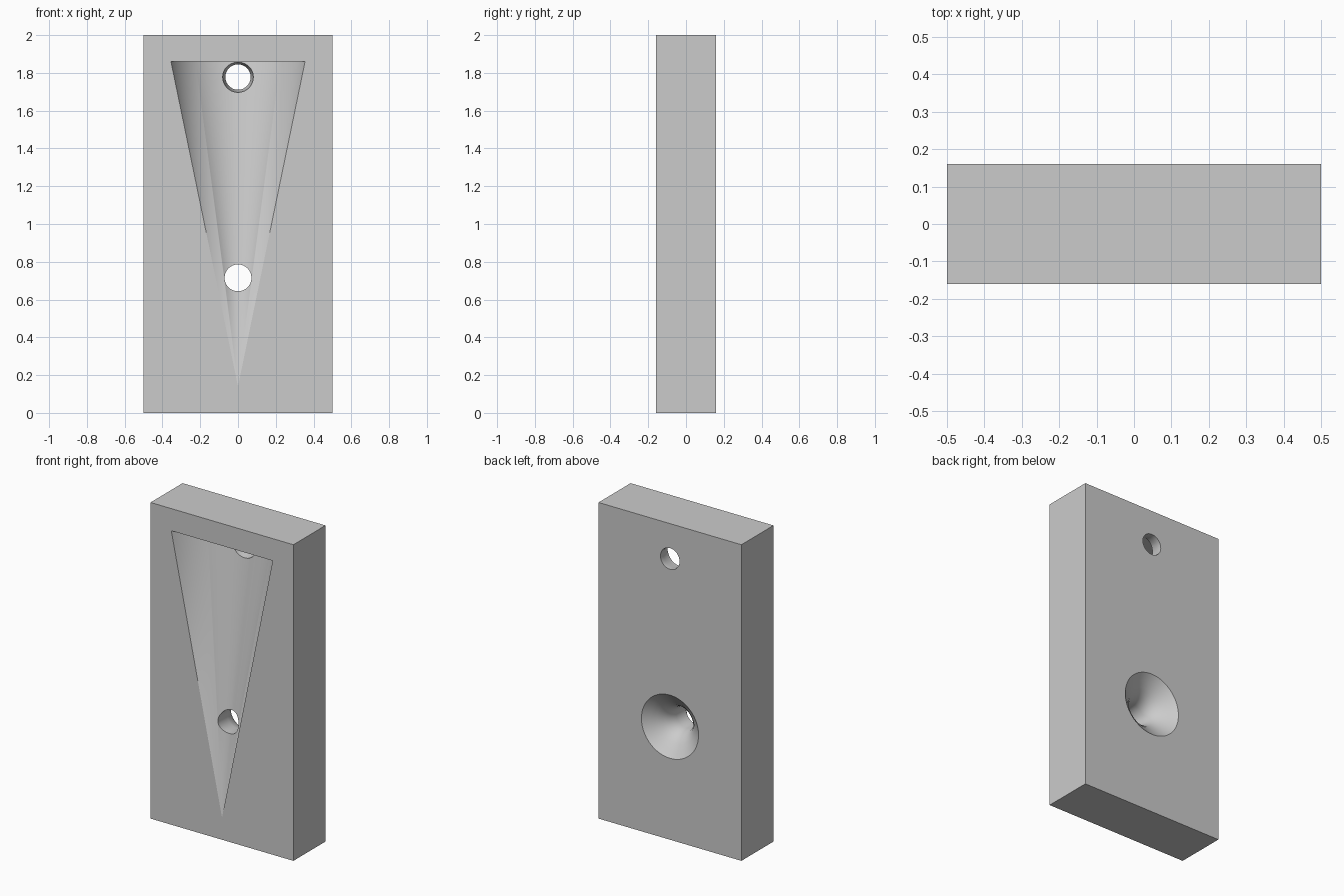
import bpy, bmesh, math
from mathutils import Matrix

old = bpy.data.objects.get("Cube")
if old:
    bpy.data.objects.remove(old)

HALF_DEPTH, HEIGHT = 0.16, 2.0
TIP_Z, TOP_Z = 0.14, 1.86

grey = bpy.data.materials.new("plain grey")
grey.use_nodes = True
colour = (0.6, 0.6, 0.6, 1)
grey.diffuse_color = colour
grey.node_tree.nodes["Principled BSDF"].inputs["Base Color"].default_value = colour


def make_object(name, bm):
    bmesh.ops.recalc_face_normals(bm, faces=bm.faces)
    mesh = bpy.data.meshes.new(name)
    bm.to_mesh(mesh)
    bm.free()
    mesh.materials.append(grey)
    obj = bpy.data.objects.new(name, mesh)
    bpy.context.collection.objects.link(obj)
    return obj


def turned_cutter(name, z, profile, segments=64):
    """Closed solid turned about the y axis from (radius, y) points."""
    bm = bmesh.new()
    rings = []
    for radius, y in profile:
        angles = [math.tau * i / segments for i in range(segments)]
        rings.append([bm.verts.new((radius * math.cos(a), y, z + radius * math.sin(a)))
                      for a in angles])
    for a, b in zip(rings, rings[1:]):
        for i in range(segments):
            j = (i + 1) % segments
            bm.faces.new((a[i], a[j], b[j], b[i]))
    bm.faces.new(rings[0])
    bm.faces.new(rings[-1])
    return make_object(name, bm)


def cone_cutter(name, half_width, depth):
    """Leaning cone whose tip lies on the front face and whose top is level."""
    radius = (half_width ** 2 + depth ** 2) / (2 * depth)
    lean = radius - depth
    bm = bmesh.new()
    bmesh.ops.create_cone(bm, cap_ends=True, segments=128, radius1=0,
                          radius2=radius, depth=TOP_Z - TIP_Z)
    bmesh.ops.remove_doubles(bm, verts=bm.verts, dist=0.0001)
    for v in bm.verts:
        v.co.z += (TOP_Z + TIP_Z) / 2
        t = (v.co.z - TIP_Z) / (TOP_Z - TIP_Z)
        v.co.y -= HALF_DEPTH + lean * t
    return make_object(name, bm)


# Block
bm = bmesh.new()
bmesh.ops.create_cube(bm, size=1, matrix=Matrix.Translation((0, 0, HEIGHT / 2))
                      @ Matrix.Diagonal((1, 2 * HALF_DEPTH, HEIGHT, 1)))
block = make_object("holder_block", bm)

# Tapered pocket, upper hole and flared lower hole
back = HALF_DEPTH
flare = [(0.235, back + 0.03), (0.2, back), (0.165, back - 0.03), (0.13, back - 0.058),
         (0.1, back - 0.09), (0.08, back - 0.125), (0.071, back - 0.165), (0.071, -0.3)]
cutters = [
    cone_cutter("pocket_cutter", 0.355, 0.25),
    turned_cutter("upper_hole_cutter", 1.778, [(0.067, 0.3), (0.067, 0.13), (0.081, 0.08), (0.081, -0.3)]),
    turned_cutter("lower_hole_cutter", 0.715, flare),
]
for cutter in cutters:
    cut = block.modifiers.new(cutter.name, "BOOLEAN")
    cut.operation = "DIFFERENCE"
    cut.solver = "EXACT"
    cut.object = cutter

# Bake the cuts, then smooth the curved walls
bpy.context.view_layer.update()
baked = bpy.data.meshes.new_from_object(block.evaluated_get(bpy.context.evaluated_depsgraph_get()))
block.modifiers.clear()
block.data = baked
for cutter in cutters:
    bpy.data.objects.remove(cutter)
bpy.ops.object.select_all(action="DESELECT")
block.select_set(True)
bpy.context.view_layer.objects.active = block
bpy.ops.object.shade_smooth_by_angle(angle=math.radians(25))
